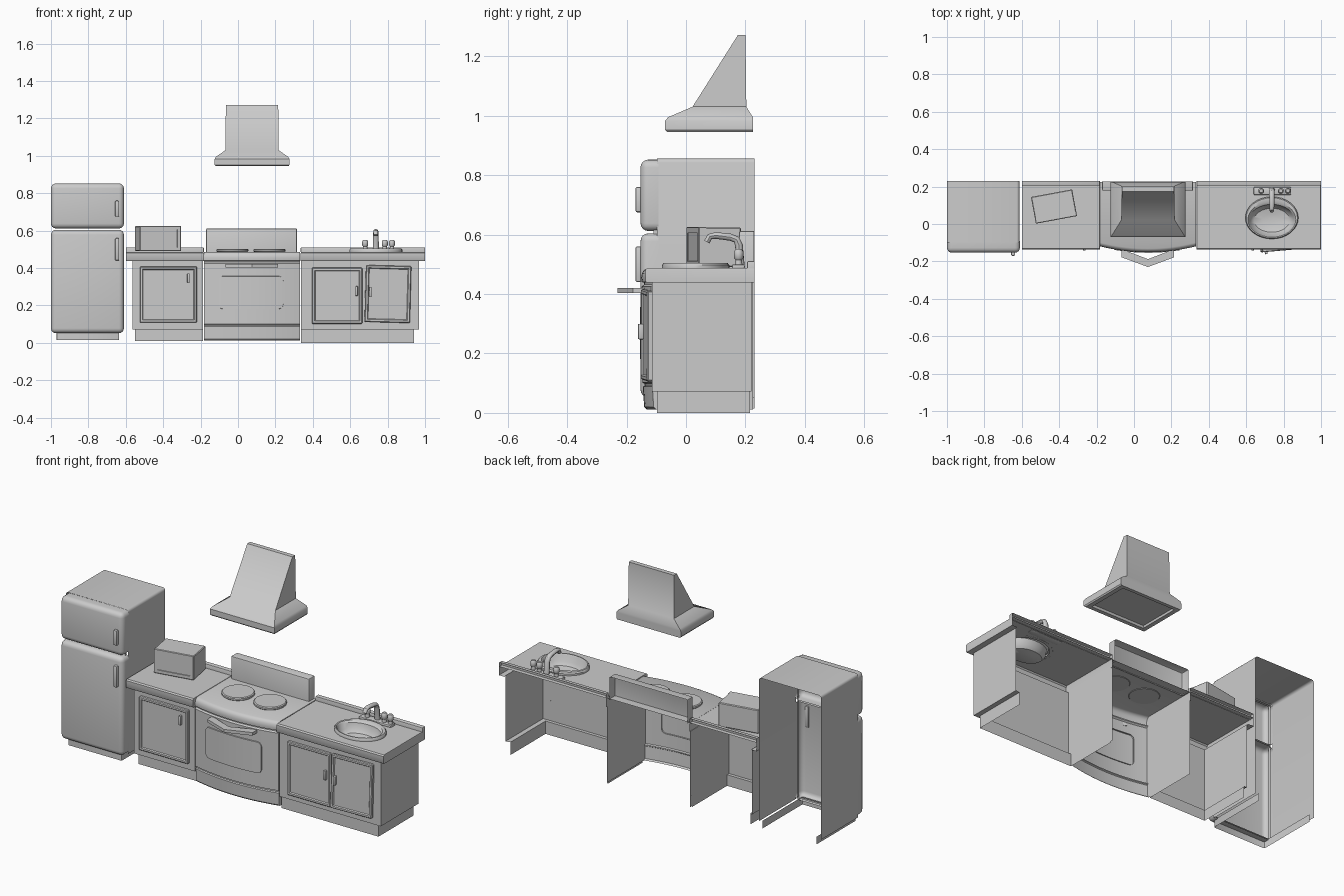
import bpy, bmesh, math
from mathutils import Vector

if "Cube" in bpy.data.objects:
    bpy.data.objects.remove(bpy.data.objects["Cube"])


def finish(name, bm, loc=(0, 0, 0), rot=(0, 0, 0)):
    bmesh.ops.recalc_face_normals(bm, faces=bm.faces)
    me = bpy.data.meshes.new(name)
    bm.to_mesh(me)
    bm.free()
    ob = bpy.data.objects.new(name, me)
    bpy.context.collection.objects.link(ob)
    ob.location, ob.rotation_euler = loc, rot
    return ob


DIRS = {'back': (0, 1, 0), 'front': (0, -1, 0), 'top': (0, 0, 1), 'bottom': (0, 0, -1)}


def box(name, x, y, z, bevel=0, seg=2, open_sides=(), inset=None, loc=(0, 0, 0), rot=(0, 0, 0)):
    """Box from ranges; open_sides are removed, inset=(border, depth) frames the front."""
    bm = bmesh.new()
    bmesh.ops.create_cube(bm, size=1)
    for v in bm.verts:
        v.co = [r[0] if c < 0 else r[1] for c, r in zip(v.co, (x, y, z))]
    bm.normal_update()
    gone = [f for f in bm.faces for s in open_sides if f.normal.dot(Vector(DIRS[s])) > .9]
    bmesh.ops.delete(bm, geom=gone, context='FACES')
    if bevel:
        bmesh.ops.bevel(bm, geom=[e for e in bm.edges if not e.is_boundary], offset=bevel,
                        segments=seg, profile=.5, affect='EDGES', clamp_overlap=True)
    if inset:
        bm.normal_update()
        front = max((f for f in bm.faces if f.normal.y < -.9), key=lambda f: f.calc_area())
        bmesh.ops.inset_region(bm, faces=[front], thickness=inset[0], depth=0)
        bmesh.ops.inset_region(bm, faces=[front], thickness=.006, depth=inset[1])
    return finish(name, bm, loc, rot)


def loft(name, rings, closed=True, caps=(False, False), loc=(0, 0, 0), hole=None):
    """Skin matching rings; optional hole is a loop cut from the last cap."""
    bm = bmesh.new()
    vs = [[bm.verts.new(p) for p in r] for r in rings]
    n = len(vs[0])
    for a, b in zip(vs, vs[1:]):
        for i in range(n if closed else n - 1):
            j = (i + 1) % n
            bm.faces.new((a[i], a[j], b[j], b[i]))
    for want, r in zip(caps, (vs[0], vs[-1])):
        if want:
            bm.faces.new(r)
    if hole:
        hv = [bm.verts.new(p) for p in hole]
        edges = []
        for loop in (vs[-1], hv):
            for i, v in enumerate(loop):
                w = loop[(i + 1) % len(loop)]
                edges.append(bm.edges.get((v, w)) or bm.edges.new((v, w)))
        bmesh.ops.triangle_fill(bm, edges=edges, use_beauty=True)
    return finish(name, bm, loc)


def ellipse(cx, cy, rx, ry, z, n=32):
    return [(cx + rx * math.cos(2 * math.pi * i / n), cy + ry * math.sin(2 * math.pi * i / n), z)
            for i in range(n)]


def turned(name, x, y, profile, n=16):
    return loft(name, [ellipse(x, y, r, r, z, n) for r, z in profile], caps=(True, True))


def u_ring(xl, xr, yf, yb, z):
    return [(xl, yb, z), (xl, yf, z), (xr, yf, z), (xr, yb, z)]


# Refrigerator: hollow body, two rounded doors, plinth, handles
box('fridge_body', (-1, -.613), (-.098, .23), (.05, .856), .014, 3, ('back', 'front', 'bottom'))
for nm, z, hz in (('freezer', (.612, .852), (.675, .76)), ('fridge', (.052, .604), (.44, .56))):
    box(nm + '_door', (-1, -.61), (-.153, -.092), z, .026, 4, ('back',))
    box(nm + '_handle', (-.657, -.635), (-.17, -.145), hz, .006)
box('fridge_seal', (-.985, -.625), (-.11, -.095), (.06, .845), 0, 1, ('back', 'front'))
box('fridge_plinth', (-.97, -.635), (-.125, .23), (.015, .058), .008, 2, ('back', 'bottom', 'top'))

# Base cabinets with toe kick, overhanging countertop and backsplash
sink_hole = ellipse(.737, .03, .128, .098, .487)
for side, b0, b1, k0, k1, c0, c1, zb, hole in (
        ('left', -.565, -.187, -.55, -.187, -.6, -.183, .01, None),
        ('right', .337, .967, .337, .94, .335, 1.0, 0, sink_hole)):
    loft(side + '_cabinet', [u_ring(k0, k1, -.097, .215, zb), u_ring(k0, k1, -.097, .215, .072),
                             u_ring(b0, b1, -.115, .22, .072), u_ring(b0, b1, -.115, .22, .44)],
         closed=False)
    loft(side + '_countertop', [u_ring(b0, b1, -.115, .23, .438), u_ring(c0, c1, -.133, .23, .438),
                                u_ring(c0, c1, -.137, .23, .444), u_ring(c0, c1, -.137, .23, .48),
                                u_ring(c0 + .002, c1 - .002, -.131, .23, .487)],
         closed=False, caps=(False, hole is None), hole=hole)
    box(side + '_backsplash', (c0, c1), (.206, .23), (.485, .511), .004, 2, ('back', 'bottom'))


# Cabinet doors; the far right one hangs slightly open on its right hinge
def cabinet_door(name, hinge_x, width, z0, z1, pull_x, pull_z, rot=(0, 0, 0)):
    loc = (hinge_x, -.115, z0)
    x = sorted((0, width))
    box(name, x, (-.016, 0), (0, z1 - z0), .004, 1, ('back',), (.014, -.006), loc, rot)
    px, pz = pull_x - hinge_x, pull_z - z0
    box(name + '_pull', (px - .007, px + .007), (-.028, -.008), (pz - .026, pz + .026), .004,
        loc=loc, rot=rot)


cabinet_door('left_cabinet_door', -.525, .305, .108, .408, -.265, .345)
cabinet_door('sink_door_left', .395, .27, .102, .402, .634, .277)
cabinet_door('sink_door_right', .918, -.243, .106, .41, .7, .268,
             (0, math.radians(1.5), math.radians(5)))

# Stove: bowed front built from U-shaped sections
SX0, SX1, SC, SH = -.183, .332, .0745, .2575


def bow(x):
    return -.113 - .032 * (1 - ((x - SC) / SH) ** 2)


def stove_ring(z, out, n=16):
    xs = [SX0 + (SX1 - SX0) * i / n for i in range(n + 1)]
    return [(SX0, .225, z)] + [(x, bow(x) - out, z) for x in xs] + [(SX1, .225, z)]


loft('stove_body', [stove_ring(*p) for p in (
    (.012, -.012), (.02, -.004), (.088, 0), (.092, -.006), (.098, -.006), (.102, .002),
    (.425, .004), (.432, -.004), (.438, -.004))], closed=False)
loft('stove_top', [stove_ring(*p) for p in (
    (.438, -.004), (.44, .004), (.455, .006), (.47, .003), (.48, -.003), (.486, -.014))],
    closed=False, caps=(False, True))
box('stove_backguard', (-.17, .316), (.178, .228), (.48, .612), .007, 2, ('back', 'bottom'))

# Oven window: rounded panel following the bowed front
wx, wz, wr = (-.105, .242), (.18, .358), .025
cols = []
edge = [wr * (1 - math.cos(math.pi * i / 10)) for i in range(6)]
xs = [wx[0] + e for e in edge] + [wx[0] + wr + (wx[1] - wx[0] - 2 * wr) * i / 10 for i in range(1, 10)]
xs += [wx[1] - e for e in reversed(edge)]
for x in xs:
    d = max(0, wr - min(x - wx[0], wx[1] - x))
    cut = wr - math.sqrt(max(0, wr * wr - d * d))
    lo, hi = wz[0] + cut, wz[1] - cut
    yb, yf = bow(x) + .004, bow(x) - .009
    cols.append([(x, yb, hi), (x, yf, hi - .002), (x, yf, lo + .002), (x, yb, lo)])
loft('oven_window', cols, closed=False, caps=(True, True))

# Oven handle: pointed bar
bar = []
for x, yi, yo in ((-.066, -.134, -.178), (.0745, -.188, -.23), (.215, -.134, -.178)):
    bar.append([(x, yi, .404), (x, yo, .404), (x, yo, .421), (x, yi, .421)])
loft('oven_handle', bar, caps=(True, True))

# Burners
for i, bx in enumerate((-.03, .168)):
    turned('burner_%d' % (i + 1), bx, .045, ((.078, .484), (.085, .49), (.085, .499), (.08, .503)), 28)

# Microwave turned on the left counter
box('microwave', (-.112, .112), (-.071, .071), (0, .134), .004, 1, inset=None,
    loc=(-.428, .095, .49), rot=(0, 0, math.radians(10.5)))
box('microwave_front', (-.112, .112), (-.074, -.048), (0, .136), .003, 1, ('back',), (.024, -.012),
    loc=(-.428, .095, .49), rot=(0, 0, math.radians(10.5)))

# Sink basin with raised rim
loft('sink', [ellipse(.737, cy, rx, ry, z) for cy, rx, ry, z in (
    (.033, .142, .113, .486), (.033, .142, .113, .497), (.032, .137, .108, .504),
    (.024, .128, .094, .504), (.02, .122, .085, .496), (.02, .114, .078, .465),
    (.02, .095, .064, .447), (.02, .05, .034, .44), (.02, .014, .014, .438))], caps=(False, True))

# Faucet: base plate, spout, taps and side sprayer
box('faucet_base', (.64, .84), (.155, .198), (.484, .5), .006)
path = [(.184, .49), (.178, .565), (.17, .583), (.15, .591), (.1, .597), (.08, .593), (.07, .575)]
spout = []
for i, (y, z) in enumerate(path):
    a, b = path[max(i - 1, 0)], path[min(i + 1, len(path) - 1)]
    t = Vector((0, b[0] - a[0], b[1] - a[1])).normalized()
    nrm = Vector((0, -t.z, t.y))
    r = .016 - .0007 * i
    spout.append([Vector((.737, y, z)) + Vector((1, 0, 0)) * r * math.cos(k * math.pi / 6)
                  + nrm * r * .85 * math.sin(k * math.pi / 6) for k in range(12)])
loft('faucet_spout', spout, caps=(True, True))
for nm, x in (('tap_left', .68), ('tap_right', .785), ('sprayer', .823)):
    turned(nm, x, .177, ((.013, .495), (.011, .515), (.016, .522), (.016, .542), (.01, .551)), 12)


# Range hood: stacked rectangular sections, recessed underneath
def rect(x0, x1, y0, y1, z):
    return [(x0, y0, z), (x1, y0, z), (x1, y1, z), (x0, y1, z)]


loft('range_hood', [rect(*s) for s in (
    (-.092, .242, -.035, .2, .957), (-.095, .245, -.04, .205, .945), (-.12, .27, -.063, .225, .945),
    (-.125, .275, -.07, .225, .952), (-.125, .275, -.07, .225, .983), (-.118, .268, -.06, .225, .995),
    (-.067, .217, .022, .203, 1.03), (-.065, .215, .175, .2, 1.272))], caps=(True, True))

# Smooth shading with sharp edges kept
for ob in bpy.context.scene.objects:
    ob.select_set(True)
    bpy.context.view_layer.objects.active = ob
bpy.ops.object.shade_smooth_by_angle(angle=math.radians(35))
